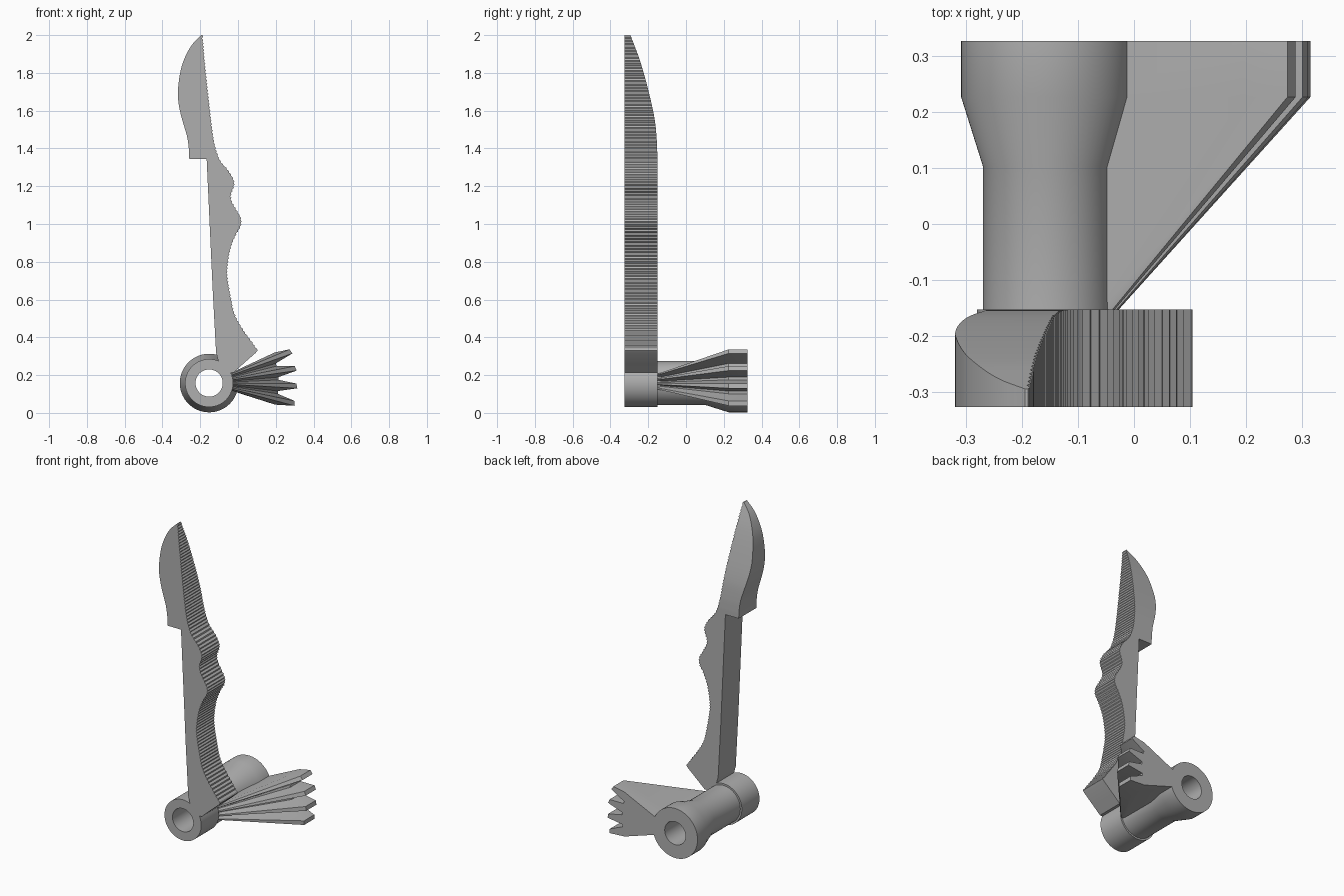
import bpy, bmesh, math

if "Cube" in bpy.data.objects:
    bpy.data.objects.remove(bpy.data.objects["Cube"])

CX, CZ = -0.153, 0.158            # axis of the barrel
FRONT, FLUSH, BACK = -0.326, -0.152, 0.326

grey = bpy.data.materials.new("plain grey")
grey.use_nodes = True
grey.diffuse_color = (0.43, 0.43, 0.43, 1)
grey.node_tree.nodes["Principled BSDF"].inputs["Base Color"].default_value = (0.43, 0.43, 0.43, 1)


def loft(name, rings, closed=False):
    """Skin a list of equal-length point rings, capping the ends unless closed."""
    bm = bmesh.new()
    rows = [[bm.verts.new(p) for p in ring] for ring in rings]
    n = len(rows[0])
    pairs = list(zip(rows, rows[1:]))
    if closed:
        pairs.append((rows[-1], rows[0]))
    else:
        bm.faces.new(rows[0])
        bm.faces.new(rows[-1])
    for a, b in pairs:
        for i in range(n):
            j = (i + 1) % n
            bm.faces.new((a[i], a[j], b[j], b[i]))
    bmesh.ops.recalc_face_normals(bm, faces=bm.faces)
    mesh = bpy.data.meshes.new(name)
    bm.to_mesh(mesh)
    bm.free()
    mesh.materials.append(grey)
    ob = bpy.data.objects.new(name, mesh)
    bpy.context.collection.objects.link(ob)
    bpy.ops.object.select_all(action="DESELECT")
    ob.select_set(True)
    bpy.context.view_layer.objects.active = ob
    bpy.ops.object.shade_smooth_by_angle(angle=math.radians(25))
    return ob


def curve(points, z):
    """Smooth curve value at height z through (z, value) points, rising in z."""
    z = min(max(z, points[0][0]), points[-1][0])

    def slope(i):
        a, b = points[max(i - 1, 0)], points[min(i + 1, len(points) - 1)]
        return (b[1] - a[1]) / (b[0] - a[0])

    for i in range(len(points) - 1):
        (z0, v0), (z1, v1) = points[i], points[i + 1]
        if z <= z1:
            h = z1 - z0
            t = (z - z0) / h
            return (v0 * (1 + 2 * t) * (1 - t) ** 2 + v1 * t * t * (3 - 2 * t)
                    + h * slope(i) * t * (1 - t) ** 2 + h * slope(i + 1) * t * t * (t - 1))


# Barrel: hollow tube with front hub and flared rear collar
profile = [(0.072, FRONT), (0.127, FRONT), (0.127, FLUSH), (0.116, FLUSH),
           (0.116, 0.102), (0.155, 0.226), (0.155, BACK), (0.072, BACK)]
SEG = 72
rings = []
for s in range(SEG):
    a = math.tau * s / SEG
    rings.append([(CX + r * math.cos(a), y, CZ + r * math.sin(a)) for r, y in profile])
loft("barrel", rings, closed=True)

# Toothed fan: prism at the back, tapering forward along the barrel
outline = [(25, 0.09), (25, 0.385)]
for k, mid in enumerate((21, 9.5, -2, -13.5)):
    if k:
        outline.append((mid + 4.6, 0.368))
    outline += [(mid + 1.7, 0.462), (mid - 1.4, 0.468)]
    outline.append((mid - 4.6, 0.368))
outline += [(-19.5, 0.09)]


def fan_ring(y, scale):
    ring = []
    for deg, r in outline:
        a = math.radians(deg)
        r = max(0.09, r * scale)
        ring.append((CX + r * math.cos(a), y, CZ + r * math.sin(a)))
    return ring


loft("toothed_fan", [fan_ring(FLUSH, 0.27), fan_ring(0.226, 1), fan_ring(BACK, 1)])

# Blade arm: stacked four-point sections with a finely serrated edge
serrated_edge = [(0.33, 0.104), (0.39, 0.062), (0.44, 0.026), (0.515, -0.016),
                 (0.6, -0.037), (0.73, -0.058), (0.8, -0.054), (0.88, -0.038),
                 (0.943, -0.012), (0.99, 0.014), (1.03, 0.014), (1.07, -0.007),
                 (1.12, -0.034), (1.155, -0.038), (1.2, -0.023), (1.23, -0.023),
                 (1.28, -0.05), (1.33, -0.092), (1.395, -0.118), (1.475, -0.134),
                 (1.66, -0.156), (1.86, -0.177), (2.0, -0.189)]
blade_spine = [(1.345, -0.258), (1.395, -0.26), (1.46, -0.269), (1.51, -0.283),
               (1.58, -0.303), (1.65, -0.316), (1.71, -0.318), (1.82, -0.302),
               (1.895, -0.275), (1.955, -0.239), (2.0, -0.194)]
arm_spine = [(0.3, -0.115), (0.65, -0.134), (1.345, -0.166)]
back_face = [(1.38, FLUSH), (1.45, -0.155), (1.555, -0.166), (1.69, -0.195),
             (1.86, -0.242), (2.0, -0.294)]


def section(z, left, right):
    back = curve(back_face, z)
    return [(left, FRONT, z), (right, FRONT, z), (right, back, z), (left, back, z)]


STEP = 1.345
rings = [section(0.215, -0.06, -0.022), section(0.26, -0.1, 0.028),
         section(0.318, -0.116, 0.094)]
COUNT = 188
below = True
for i in range(COUNT + 1):
    z = 0.33 + 1.67 * i / COUNT
    right = curve(serrated_edge, z)
    if below and z >= STEP:
        rings.append(section(STEP, arm_spine[-1][1], right))
        rings.append(section(STEP, blade_spine[0][1], right))
        below = False
    if 0 < i < COUNT:
        right += 0.003 if i % 2 else -0.003
    if below:
        k = 0 if z < arm_spine[1][0] else 1
        (z0, x0), (z1, x1) = arm_spine[k], arm_spine[k + 1]
        left = x0 + (x1 - x0) * (z - z0) / (z1 - z0)
    else:
        left = curve(blade_spine, z)
    rings.append(section(z, left, right))
loft("blade_arm", rings)
